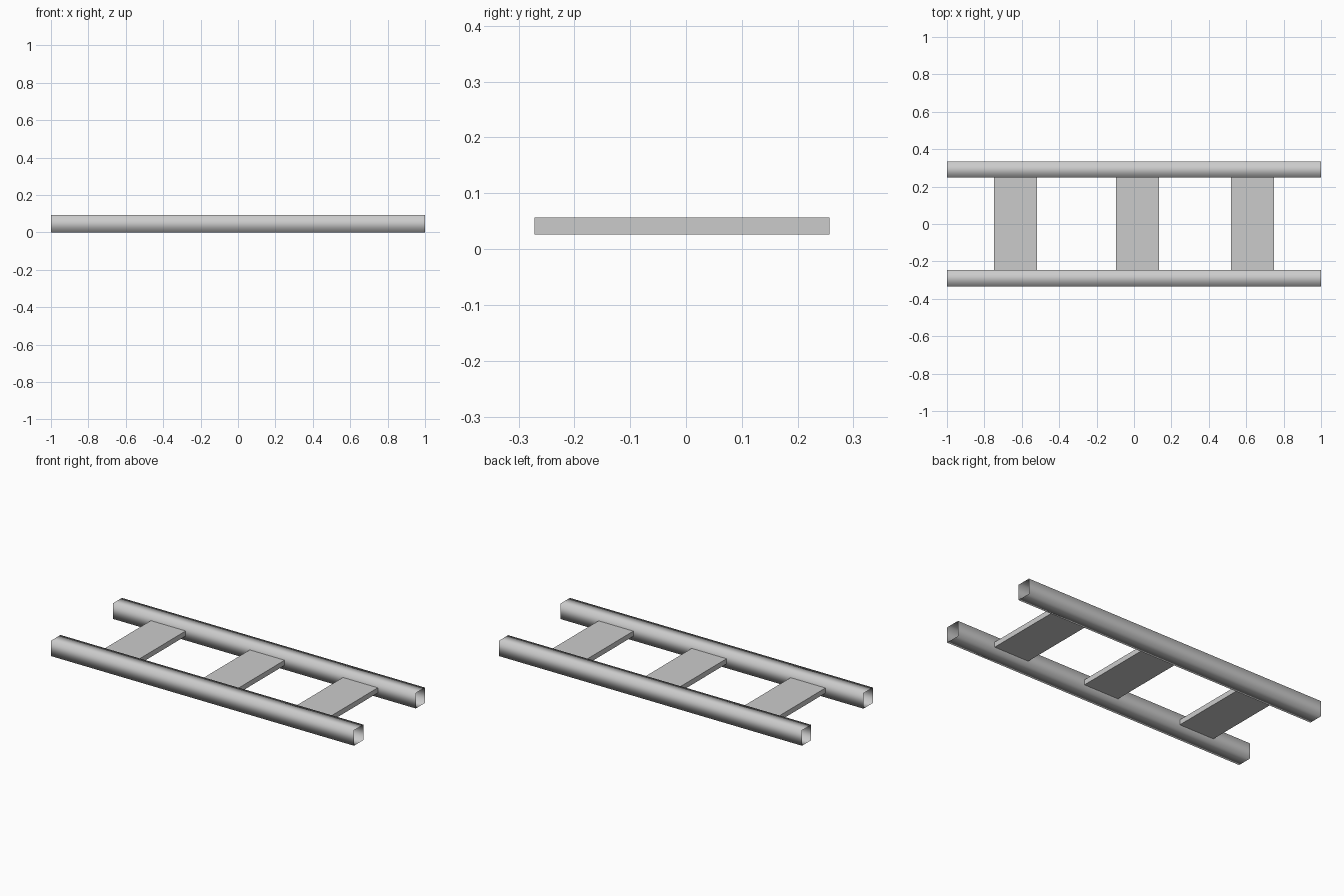
import bpy
import bmesh

if "Cube" in bpy.data.objects:
    bpy.data.objects.remove(bpy.data.objects["Cube"])

grey = bpy.data.materials.new("light_grey")
grey.diffuse_color = (0.6, 0.6, 0.6, 1)
grey.use_nodes = True
grey.node_tree.nodes["Principled BSDF"].inputs["Base Color"].default_value = grey.diffuse_color


def box(name, x, y, z, open_ends=False, smooth=False):
    """Box from (min, max) ranges, optionally a tube open along x."""
    bm = bmesh.new()
    bmesh.ops.create_cube(bm, size=1)
    for v in bm.verts:
        v.co = [r[0] if c < 0 else r[1] for c, r in zip(v.co, (x, y, z))]
    bm.normal_update()
    if open_ends:
        ends = [f for f in bm.faces if abs(f.normal.x) > 0.9]
        bmesh.ops.delete(bm, geom=ends, context='FACES_ONLY')
    for f in bm.faces:
        f.smooth = smooth
    mesh = bpy.data.meshes.new(name)
    bm.to_mesh(mesh)
    bm.free()
    mesh.materials.append(grey)
    obj = bpy.data.objects.new(name, mesh)
    bpy.context.collection.objects.link(obj)
    return obj


# Long hollow square side rails, soft shaded, open at both ends
box("front_rail", (-1, 1), (-0.334, -0.245), (0, 0.092), True, True)
box("back_rail", (-1, 1), (0.248, 0.334), (0, 0.092), True, True)

# Flat rungs whose ends sit inside the rails
for i, cx in enumerate((-0.634, 0.019, 0.634)):
    box(f"rung_{i + 1}", (cx - 0.115, cx + 0.115), (-0.271, 0.257), (0.026, 0.0565))
